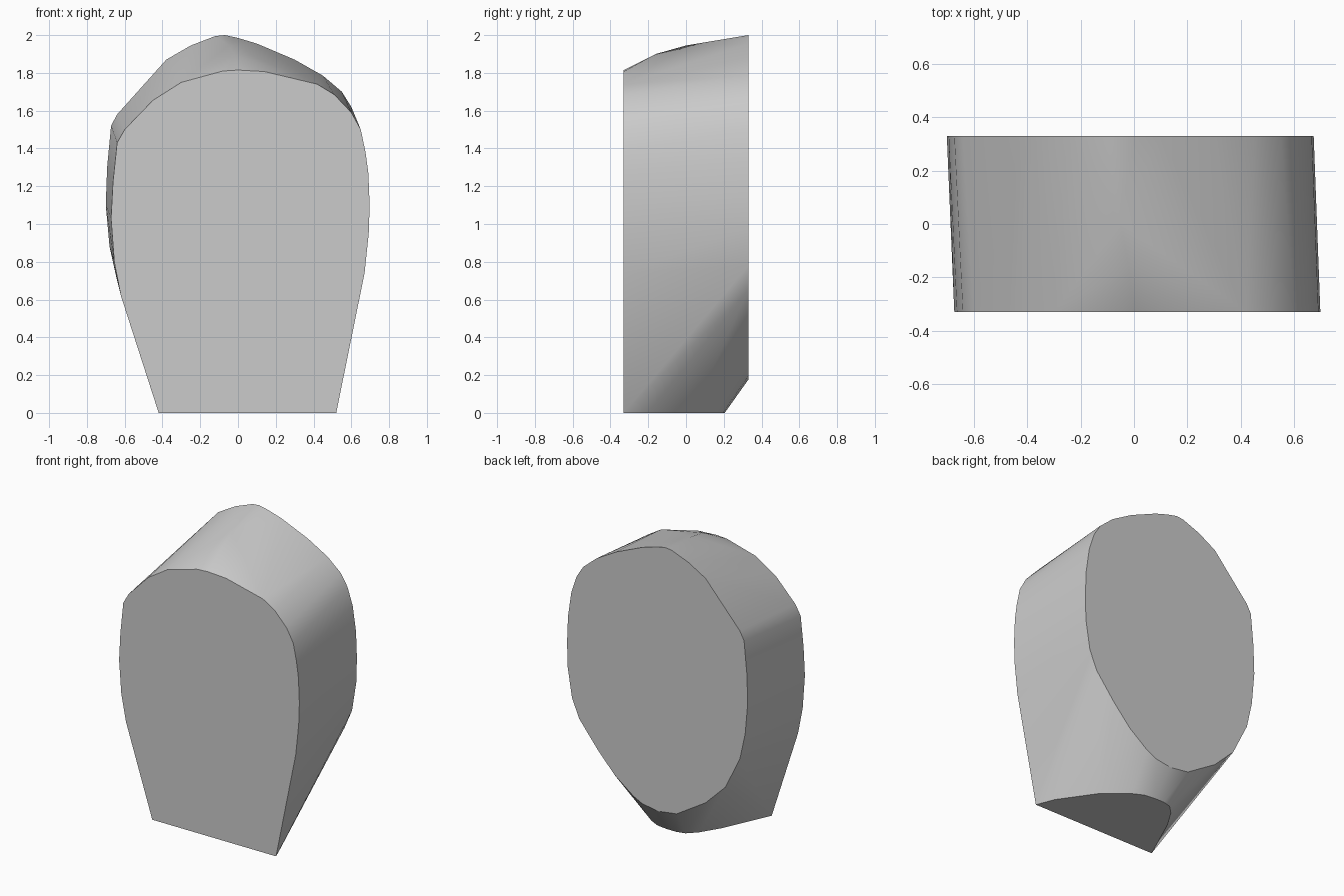
import bpy, bmesh, math

# Front outline (x, z) at y = -0.33
front = [(-.42, 0), (.52, 0), (.67, .74), (.692, .95), (.697, 1.1), (.69, 1.27),
         (.675, 1.38), (.65, 1.5), (.60, 1.59), (.51, 1.685), (.42, 1.74), (.14, 1.807),
         (0, 1.815), (-.08, 1.81), (-.3, 1.75), (-.45, 1.655), (-.6, 1.5), (-.64, 1.43),
         (-.662, 1.22), (-.672, 1.03), (-.655, .8), (-.62, .62)]

# Back outline (x, z) at y = 0.33
back = [(-.02, .176), (.1, .195), (.17, .23), (.31, .335), (.44, .475), (.58, .65), (.635, .78),
        (.667, .98), (.672, 1.15), (.665, 1.33), (.64, 1.5), (.6, 1.62), (.55, 1.7),
        (.45, 1.785), (.3, 1.87), (.1, 1.955), (0, 1.985), (-.07, 2), (-.12, 1.995),
        (-.25, 1.945), (-.38, 1.87), (-.64, 1.58), (-.672, 1.52), (-.693, 1.3), (-.7, 1.1),
        (-.68, .88), (-.64, .7), (-.53, .477), (-.38, .33), (-.16, .195)]

# Rounded rear edge of the flat base (x, y) at z = 0
base = [(.47, -.205), (.305, .033), (.15, .16), (.08, .195), (0, .205), (-.07, .205),
        (-.13, .19), (-.19, .13), (-.27, 0)]

# Slight bulge along the crown
crown = [(-.02, -.16, 1.9), (-.05, 0, 1.945)]

points = ([(x, -.33, z) for x, z in front] + [(x, .33, z) for x, z in back]
          + [(x, y, 0) for x, y in base] + crown)

# Skin the outlines into one solid block
bm = bmesh.new()
for p in points:
    bm.verts.new(p)
bmesh.ops.convex_hull(bm, input=bm.verts[:])
bmesh.ops.delete(bm, geom=[v for v in bm.verts if not v.link_faces], context='VERTS')
bmesh.ops.dissolve_limit(bm, angle_limit=math.radians(.5), verts=bm.verts[:], edges=bm.edges[:])
bmesh.ops.recalc_face_normals(bm, faces=bm.faces[:])

mesh = bpy.data.meshes.new("rounded_block")
bm.to_mesh(mesh)
bm.free()
block = bpy.data.objects.new("rounded_block", mesh)
bpy.context.collection.objects.link(block)
bpy.context.view_layer.objects.active = block
block.select_set(True)
bpy.ops.object.shade_smooth_by_angle(angle=math.radians(30))
